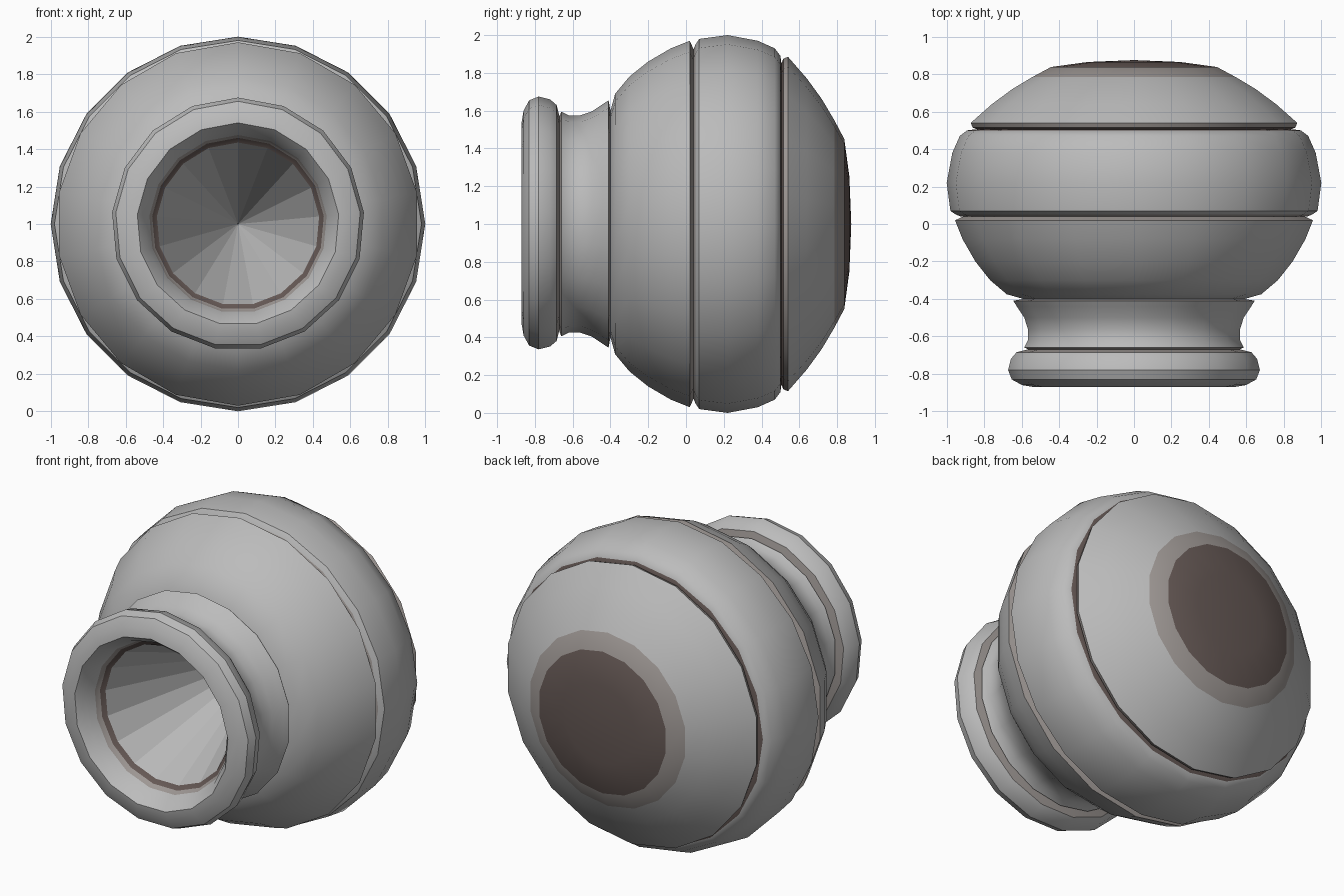
import bpy, bmesh, math

cube = bpy.data.objects.get("Cube")
if cube:
    bpy.data.objects.remove(cube, do_unlink=True)


def material(name, rgb):
    mat = bpy.data.materials.new(name)
    mat.use_nodes = True
    mat.diffuse_color = (*rgb, 1)
    mat.node_tree.nodes["Principled BSDF"].inputs["Base Color"].default_value = (*rgb, 1)
    return mat


MATS = [material("stone grey", (0.5, 0.5, 0.5)),
        material("taupe edge", (0.34, 0.31, 0.295)),
        material("dark brown", (0.13, 0.098, 0.09))]
GREY, TAUPE, BROWN = range(3)


def lathe(name, profile, sides, colours=None, smooth=True):
    """Spin (y, radius) points around the lying axis; one colour per profile step."""
    bm = bmesh.new()
    rings = []
    for y, r in profile:
        count = sides if r > 0 else 1
        angles = [math.tau * i / sides for i in range(count)]
        rings.append([bm.verts.new((r * math.sin(a), y, 1 + r * math.cos(a)))
                      for a in angles])
    for step, (a, b) in enumerate(zip(rings, rings[1:])):
        for i in range(sides):
            j = (i + 1) % sides
            loop = [a[i % len(a)], a[j % len(a)], b[j % len(b)], b[i % len(b)]]
            face = bm.faces.new(list(dict.fromkeys(loop)))
            face.material_index = colours[step] if colours else GREY
    mesh = bpy.data.meshes.new(name)
    bm.to_mesh(mesh)
    bm.free()
    obj = bpy.data.objects.new(name, mesh)
    bpy.context.collection.objects.link(obj)
    for mat in MATS:
        mesh.materials.append(mat)
    if smooth:
        bpy.ops.object.select_all(action="DESELECT")
        obj.select_set(True)
        bpy.context.view_layer.objects.active = obj
        bpy.ops.object.shade_smooth_by_angle(angle=math.radians(35))
    return obj


# Rounded lip, curling into the mouth
lathe("lip", [(-0.67, 0.57), (-0.685, 0.63), (-0.72, 0.66), (-0.78, 0.675),
              (-0.83, 0.655), (-0.86, 0.6), (-0.87, 0.54), (-0.82, 0.5),
              (-0.76, 0.475), (-0.73, 0.46), (-0.71, 0.435)], 17,
      [TAUPE] + [GREY] * 7 + [TAUPE, BROWN])

# Faceted hollow of the mouth
lathe("mouth_hollow", [(-0.71, 0.435), (0.3, 0)], 17, smooth=False)

# Waisted neck
lathe("neck", [(-0.4, 0.6), (-0.41, 0.655), (-0.44, 0.635), (-0.5, 0.595),
               (-0.56, 0.575), (-0.62, 0.575), (-0.66, 0.595), (-0.67, 0.57)], 18,
      [TAUPE] + [GREY] * 5 + [TAUPE])

# Front shoulder of the body
lathe("front_shoulder", [(0.04, 0.925), (0.02, 0.97), (-0.08, 0.93), (-0.2, 0.86),
                         (-0.3, 0.78), (-0.375, 0.69), (-0.4, 0.6)], 18,
      [TAUPE] + [GREY] * 5 + [BROWN])

# Widest band
lathe("middle_band", [(0.505, 0.85), (0.5, 0.89), (0.47, 0.93), (0.38, 0.97),
                      (0.22, 1.0), (0.07, 0.98), (0.05, 0.95), (0.04, 0.925)], 20,
      [BROWN] + [GREY] * 5 + [TAUPE])

# Rear dome with a dark base disc
lathe("rear_dome", [(0.875, 0), (0.865, 0.25), (0.838, 0.45), (0.785, 0.55),
                    (0.72, 0.66), (0.64, 0.77), (0.54, 0.885), (0.515, 0.875),
                    (0.505, 0.85)], 18,
      [BROWN, BROWN, TAUPE, GREY, GREY, GREY, TAUPE, BROWN])
